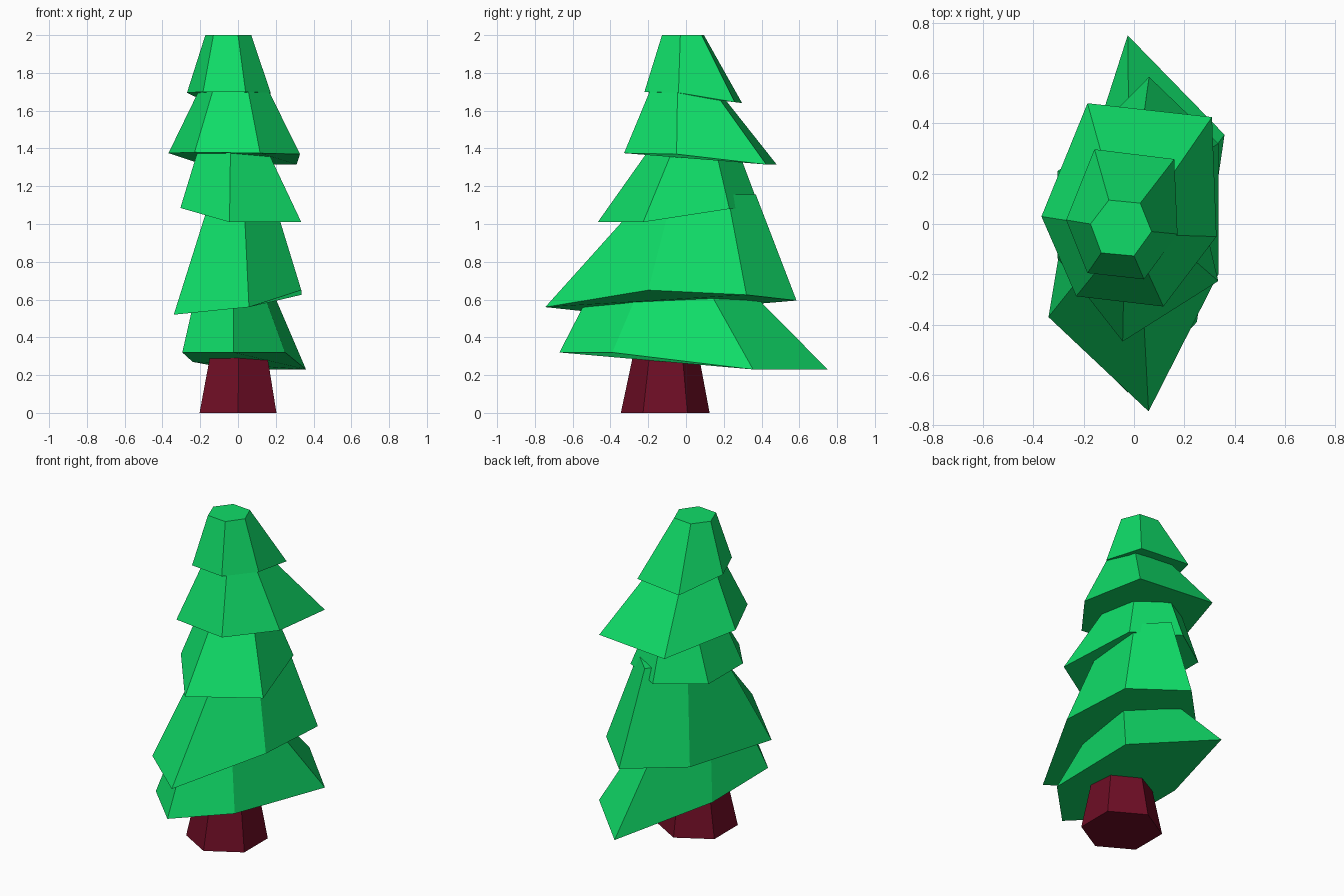
import bpy
import bmesh
import math

default_cube = bpy.data.objects.get("Cube")
if default_cube:
    bpy.data.objects.remove(default_cube, do_unlink=True)


def make_material(name, colour):
    material = bpy.data.materials.new(name)
    material.use_nodes = True
    material.diffuse_color = colour
    shader = next(n for n in material.node_tree.nodes if n.type == "BSDF_PRINCIPLED")
    shader.inputs["Base Color"].default_value = colour
    shader.inputs["Roughness"].default_value = 1
    return material


def make_frustum(name, material, rim, crown):
    """Closed, flat-shaded solid between a lower rim ring and an upper crown ring."""
    mesh = bpy.data.meshes.new(name)
    bm = bmesh.new()
    lower = [bm.verts.new(point) for point in rim]
    upper = [bm.verts.new(point) for point in crown]
    count = len(lower)
    for i in range(count):
        following = (i + 1) % count
        bm.faces.new((lower[i], lower[following], upper[following], upper[i]))
    bm.faces.new(reversed(lower))
    bm.faces.new(upper)
    bmesh.ops.recalc_face_normals(bm, faces=bm.faces)
    bm.to_mesh(mesh)
    bm.free()
    mesh.materials.append(material)
    tree_part = bpy.data.objects.new(name, mesh)
    bpy.context.collection.objects.link(tree_part)
    return tree_part


def hexagon(centre, radius, height):
    """Regular six-sided ring with one corner towards the front."""
    corners = [math.radians(60 * i - 90) for i in range(6)]
    return [(centre[0] + radius * math.cos(a), centre[1] + radius * math.sin(a), height)
            for a in corners]


def make_tier(name, rim, crown, crown_height):
    """Skewed foliage tier; corners run from the front round the left side."""
    top = [(x, y, crown_height) for x, y in crown]
    return make_frustum(name, leaf_green, rim, top)


leaf_green = make_material("leaf green", (0.005, 0.72, 0.138, 1))
bark_red = make_material("dark red bark", (0.155, 0.004, 0.018, 1))

# Tapered trunk, its upper end hidden in the foliage
make_frustum("trunk", bark_red,
             hexagon((0, -.11), .235, 0),
             hexagon((.005, -.105), .155, .4))

# Foliage tiers from the ground upwards
make_tier("bottom_foliage",
          [(-.025, -.67, .32), (.25, -.39, .32), (.36, .355, .23),
           (-.025, .75, .23), (-.24, .08, .27), (-.295, -.4, .32)],
          [(-.025, -.5), (.13, -.25), (.18, .12),
           (-.02, .335), (-.15, -.03), (-.22, -.28)], .65)

make_tier("lower_foliage",
          [(.058, -.745, .56), (.335, -.2, .65), (.335, .32, .625),
           (.06, .585, .595), (-.23, .29, .57), (-.34, -.37, .52)],
          [(.03, -.21), (.18, -.07), (.18, .22),
           (.03, .37), (-.13, .17), (-.14, -.12)], 1.155)

make_tier("middle_foliage",
          [(-.045, -.467, 1.01), (.335, -.227, 1.01), (.227, .23, 1.08),
           (-.04, .39, 1.085), (-.305, .21, 1.085), (-.305, -.135, 1.085)],
          [(-.04, -.205), (.16, -.075), (.13, .16),
           (-.03, .28), (-.2, .18), (-.215, -.06)], 1.38)

make_tier("upper_foliage",
          [(.117, -.328, 1.375), (.328, -.05, 1.37), (.31, .425, 1.315),
           (-.185, .48, 1.315), (-.368, .03, 1.375), (-.23, -.287, 1.38)],
          [(.055, -.193), (.165, -.045), (.12, .15),
           (-.1, .175), (-.21, .005), (-.135, -.17)], 1.7)

make_tier("top_foliage",
          [(.04, -.22, 1.7), (.173, -.04, 1.695), (.16, .258, 1.645),
           (-.157, .297, 1.64), (-.27, .016, 1.695), (-.185, -.195, 1.7)],
          [(0, -.127), (.07, -.03), (.025, .083),
           (-.1, .095), (-.173, 0), (-.13, -.115)], 2)
